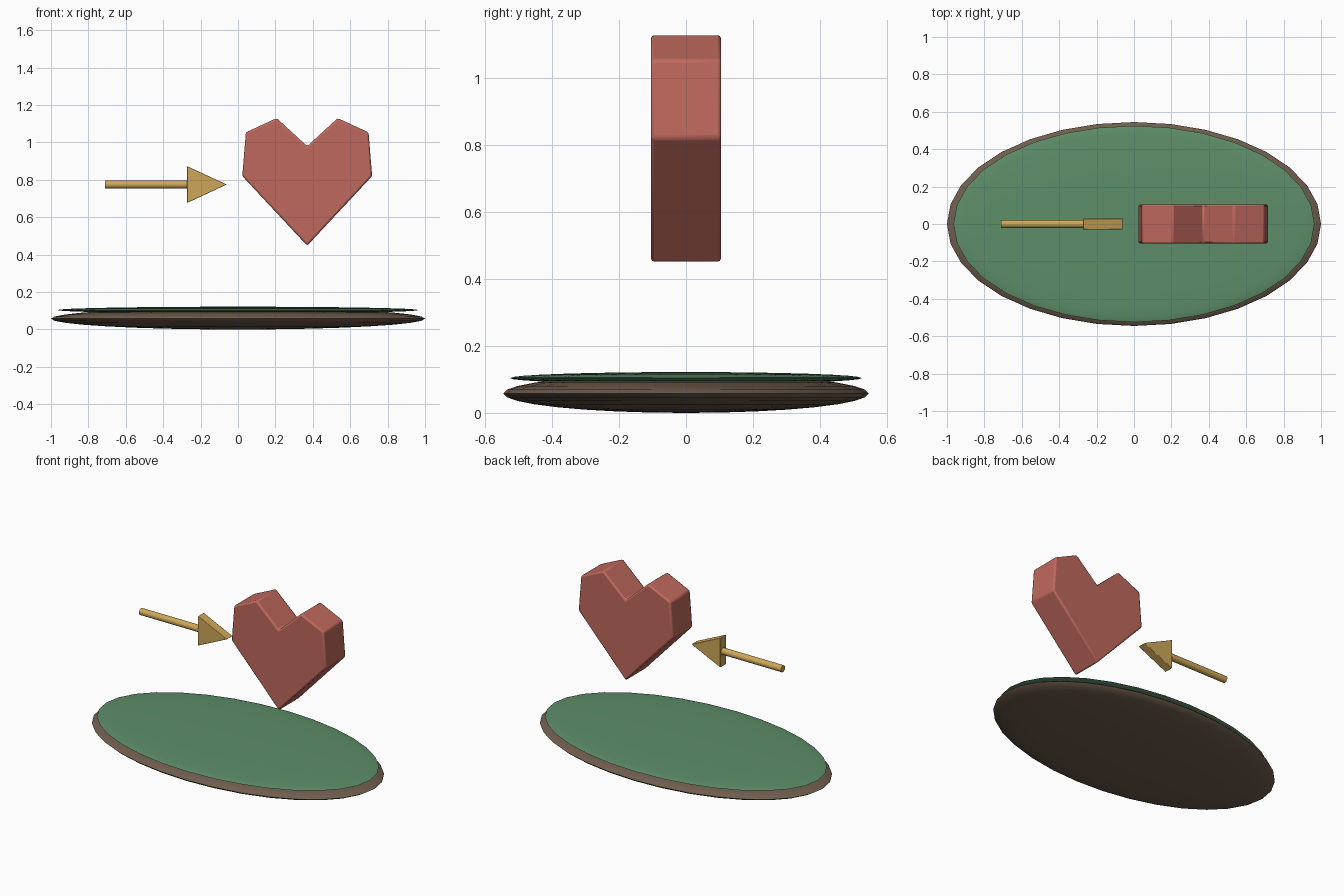
import bpy, bmesh, math

if "Cube" in bpy.data.objects:
    bpy.data.objects.remove(bpy.data.objects["Cube"])


def material(name, rgb):
    m = bpy.data.materials.new(name)
    m.diffuse_color = (*rgb, 1)
    m.use_nodes = True
    m.node_tree.nodes["Principled BSDF"].inputs["Base Color"].default_value = m.diffuse_color
    return m


RED = material("red", (0.52, 0.14, 0.11))
GOLD = material("gold", (0.62, 0.39, 0.10))
GREEN = material("green", (0.11, 0.27, 0.14))
BROWN = material("brown", (0.16, 0.11, 0.075))


def finish(ob, name, mat, bevel=0):
    ob.name = ob.data.name = name
    ob.data.materials.append(mat)
    bpy.ops.object.select_all(action='DESELECT')
    ob.select_set(True)
    bpy.context.view_layer.objects.active = ob
    bpy.ops.object.shade_smooth_by_angle(angle=math.radians(35))
    if bevel:
        b = ob.modifiers.new("Bevel", 'BEVEL')
        b.width, b.segments, b.limit_method = bevel, 2, 'ANGLE'
        b.angle_limit = math.radians(15)
    return ob


def disc(name, radii, z, mat):
    # flattened sphere
    bpy.ops.mesh.primitive_uv_sphere_add(segments=32, ring_count=16, radius=1, location=(0, 0, z))
    ob = bpy.context.object
    ob.scale = radii
    bpy.ops.object.transform_apply(location=False, rotation=False, scale=True)
    return finish(ob, name, mat)


def plate(name, outline, half_depth, mat, bevel):
    # outline in x, z extruded along y
    bm = bmesh.new()
    face = bm.faces.new([bm.verts.new((x, -half_depth, z)) for x, z in outline])
    ext = bmesh.ops.extrude_face_region(bm, geom=[face])["geom"]
    bmesh.ops.translate(bm, vec=(0, 2 * half_depth, 0),
                        verts=[v for v in ext if isinstance(v, bmesh.types.BMVert)])
    bmesh.ops.recalc_face_normals(bm, faces=bm.faces)
    me = bpy.data.meshes.new(name)
    bm.to_mesh(me)
    bm.free()
    ob = bpy.data.objects.new(name, me)
    bpy.context.collection.objects.link(ob)
    return finish(ob, name, mat, bevel)


# oval base: earth with a thin grass layer
disc("earth_base", (1.0, 0.545, 0.058), 0.058, BROWN)
disc("grass_top", (0.965, 0.525, 0.018), 0.104, GREEN)

# floating heart, mirrored about its centre line
CX = 0.37
right = [(0.0, 0.448), (0.347, 0.82), (0.328, 1.054), (0.163, 1.13), (0.0, 0.98)]
heart = [(CX + x, z) for x, z in right] + [(CX - x, z) for x, z in right[-2:0:-1]]
plate("heart", heart, 0.105, RED, 0.01)

# arrow pointing at the heart
bpy.ops.mesh.primitive_cylinder_add(vertices=16, radius=0.022, depth=0.45,
                                    location=(-0.485, 0, 0.775), rotation=(0, math.pi / 2, 0))
finish(bpy.context.object, "arrow_shaft", GOLD)
plate("arrow_head", [(-0.272, 0.677), (-0.06, 0.775), (-0.272, 0.873)], 0.03, GOLD, 0.003)
